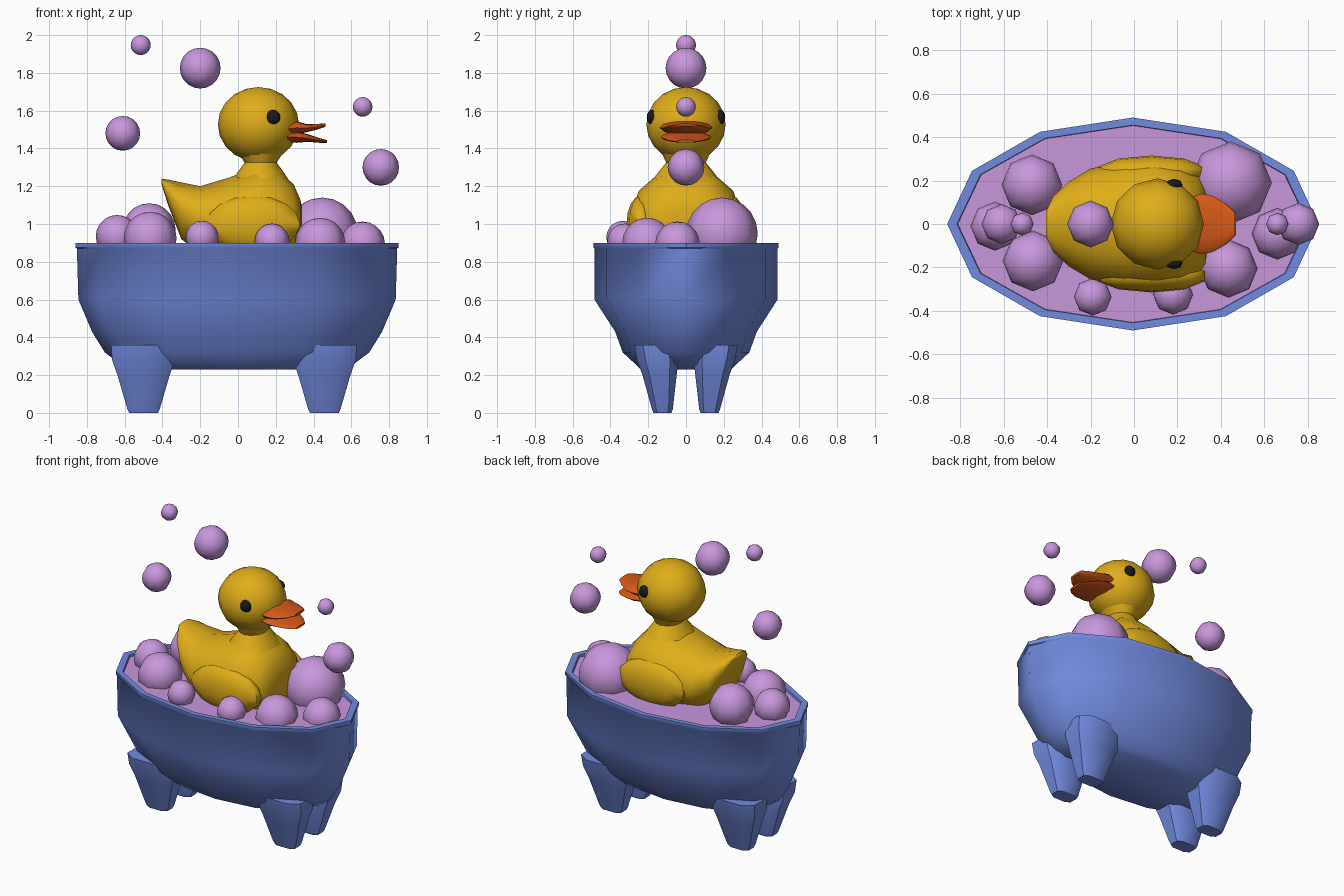
import bpy, bmesh
from math import cos, sin, pi, radians

if "Cube" in bpy.data.objects:
    bpy.data.objects.remove(bpy.data.objects["Cube"])


def material(name, rgb):
    m = bpy.data.materials.new(name)
    m.diffuse_color = (*rgb, 1)
    m.use_nodes = True
    m.node_tree.nodes["Principled BSDF"].inputs["Base Color"].default_value = m.diffuse_color
    return m


BLUE = material("blue", (0.17, 0.26, 0.75))
PINK = material("pink", (0.58, 0.31, 0.72))
YELLOW = material("yellow", (0.74, 0.42, 0.01))
ORANGE = material("orange", (0.68, 0.10, 0.01))
BLACK = material("black", (0.01, 0.01, 0.01))


def finish(bm, name, mat, angle=50):
    bmesh.ops.recalc_face_normals(bm, faces=bm.faces)
    me = bpy.data.meshes.new(name)
    bm.to_mesh(me)
    bm.free()
    ob = bpy.data.objects.new(name, me)
    bpy.context.collection.objects.link(ob)
    me.materials.append(mat)
    bpy.ops.object.select_all(action='DESELECT')
    ob.select_set(True)
    bpy.context.view_layer.objects.active = ob
    bpy.ops.object.shade_smooth_by_angle(angle=radians(angle))
    return ob


def ring_z(cx, cy, z, rx, ry, n=12, power=1.0, phase=0.0):
    """Horizontal ring; power below 1 makes it boxier."""
    pts = []
    for i in range(n):
        a = 2 * pi * (i + phase) / n
        c, s = cos(a), sin(a)
        pts.append((cx + rx * abs(c) ** power * (1 if c > 0 else -1),
                    cy + ry * abs(s) ** power * (1 if s > 0 else -1), z))
    return pts


def ring_x(x, top, bottom, half_width, n=12):
    """Upright ring facing along x."""
    z, h = (top + bottom) / 2, (top - bottom) / 2
    return [(x, half_width * cos(2 * pi * i / n), z + h * sin(2 * pi * i / n))
            for i in range(n)]


def loft(name, rings, mat, angle=50):
    bm = bmesh.new()
    vs = [[bm.verts.new(p) for p in r] for r in rings]
    n = len(vs[0])
    for a, b in zip(vs, vs[1:]):
        for i in range(n):
            j = (i + 1) % n
            bm.faces.new((a[i], a[j], b[j], b[i]))
    bm.faces.new(vs[0])
    bm.faces.new(vs[-1])
    return finish(bm, name, mat, angle)


def ball(name, loc, radii, mat, seg=8, rings=10):
    bm = bmesh.new()
    bmesh.ops.create_uvsphere(bm, u_segments=seg, v_segments=rings, radius=1)
    bmesh.ops.scale(bm, vec=radii, verts=bm.verts)
    bmesh.ops.translate(bm, vec=loc, verts=bm.verts)
    return finish(bm, name, mat, 60)


# Tub shell with inner lip
tub = [(0.23, 0.55, 0.24), (0.26, 0.62, 0.27), (0.32, 0.70, 0.335), (0.43, 0.768, 0.375),
       (0.60, 0.84, 0.485), (0.87, 0.848, 0.485), (0.875, 0.855, 0.49), (0.90, 0.855, 0.49),
       (0.90, 0.81, 0.455), (0.86, 0.80, 0.45)]
loft("tub", [ring_z(-0.005, 0, z, rx, ry) for z, rx, ry in tub], BLUE)

# Soapy water
loft("water", [ring_z(-0.005, 0, z, 0.808, 0.453) for z in (0.85, 0.885)], PINK)

# Tub feet
for end, cx in (("left", -0.5), ("right", 0.457)):
    for side, sy in (("front", -1), ("back", 1)):
        prof = [(0.0, 0.08, 0.05, 0.125), (0.02, 0.09, 0.058, 0.125),
                (0.20, 0.145, 0.095, 0.14), (0.28, 0.175, 0.115, 0.15),
                (0.36, 0.18, 0.12, 0.16)]
        loft(f"foot_{side}_{end}",
             [ring_z(cx, sy * cy, z, rx, ry, 8, 0.6, 0.5) for z, rx, ry, cy in prof], BLUE)

# Duck body with upturned tail
body = [(-0.405, 1.24, 1.21, 0.06), (-0.37, 1.235, 1.10, 0.13), (-0.30, 1.22, 0.92, 0.195),
        (-0.20, 1.20, 0.84, 0.255), (-0.05, 1.245, 0.80, 0.285), (0.10, 1.30, 0.80, 0.29),
        (0.21, 1.285, 0.80, 0.27), (0.295, 1.21, 0.82, 0.235), (0.33, 1.13, 0.88, 0.18),
        (0.34, 1.08, 0.95, 0.09)]
loft("duck_body", [ring_x(*s) for s in body], YELLOW, 60)

# Duck neck
neck = [(1.20, 0.17, 0.20), (1.27, 0.125, 0.15), (1.325, 0.085, 0.105), (1.38, 0.12, 0.13)]
loft("duck_neck", [ring_z(0.12, 0, z, rx, ry) for z, rx, ry in neck], YELLOW, 60)

# Duck head
ball("duck_head", (0.108, 0, 1.527), (0.215, 0.21, 0.198), YELLOW, 12, 10)

# Wings and eyes, mirrored
for side, s in (("front", -1), ("back", 1)):
    ball(f"wing_{side}", (0.08, s * 0.24, 1.0), (0.26, 0.075, 0.15), YELLOW, 10, 8)
    ball(f"eye_{side}", (0.185, s * 0.18, 1.565), (0.039, 0.028, 0.039), BLACK)

# Open beak
upper = [(0.25, 1.545, 1.46, 0.12), (0.31, 1.545, 1.475, 0.14), (0.36, 1.53, 1.485, 0.13),
         (0.42, 1.53, 1.50, 0.095), (0.462, 1.533, 1.515, 0.055)]
lower = [(0.25, 1.49, 1.435, 0.12), (0.31, 1.49, 1.43, 0.135), (0.37, 1.475, 1.435, 0.125),
         (0.43, 1.455, 1.43, 0.09), (0.47, 1.445, 1.43, 0.05)]
loft("beak_upper", [ring_x(*s) for s in upper], ORANGE, 60)
loft("beak_lower", [ring_x(*s) for s in lower], ORANGE, 60)

# Bubbles: resting on the water, then floating
bubbles = [(-0.47, 0.18, 0.97, 0.14), (-0.465, -0.17, 0.925, 0.14), (-0.64, -0.01, 0.935, 0.113),
           (-0.19, -0.335, 0.93, 0.087), (0.18, -0.325, 0.91, 0.092),
           (0.435, -0.205, 0.90, 0.133), (0.66, -0.045, 0.895, 0.118),
           (0.445, 0.19, 0.95, 0.19),
           (-0.515, 0, 1.947, 0.053), (-0.20, 0, 1.825, 0.108), (-0.61, 0, 1.48, 0.092),
           (0.66, 0, 1.62, 0.052), (0.756, 0, 1.30, 0.097)]
for i, (x, y, z, r) in enumerate(bubbles):
    ball(f"bubble_{i + 1}", (x, y, z), (r, r, r), PINK)
